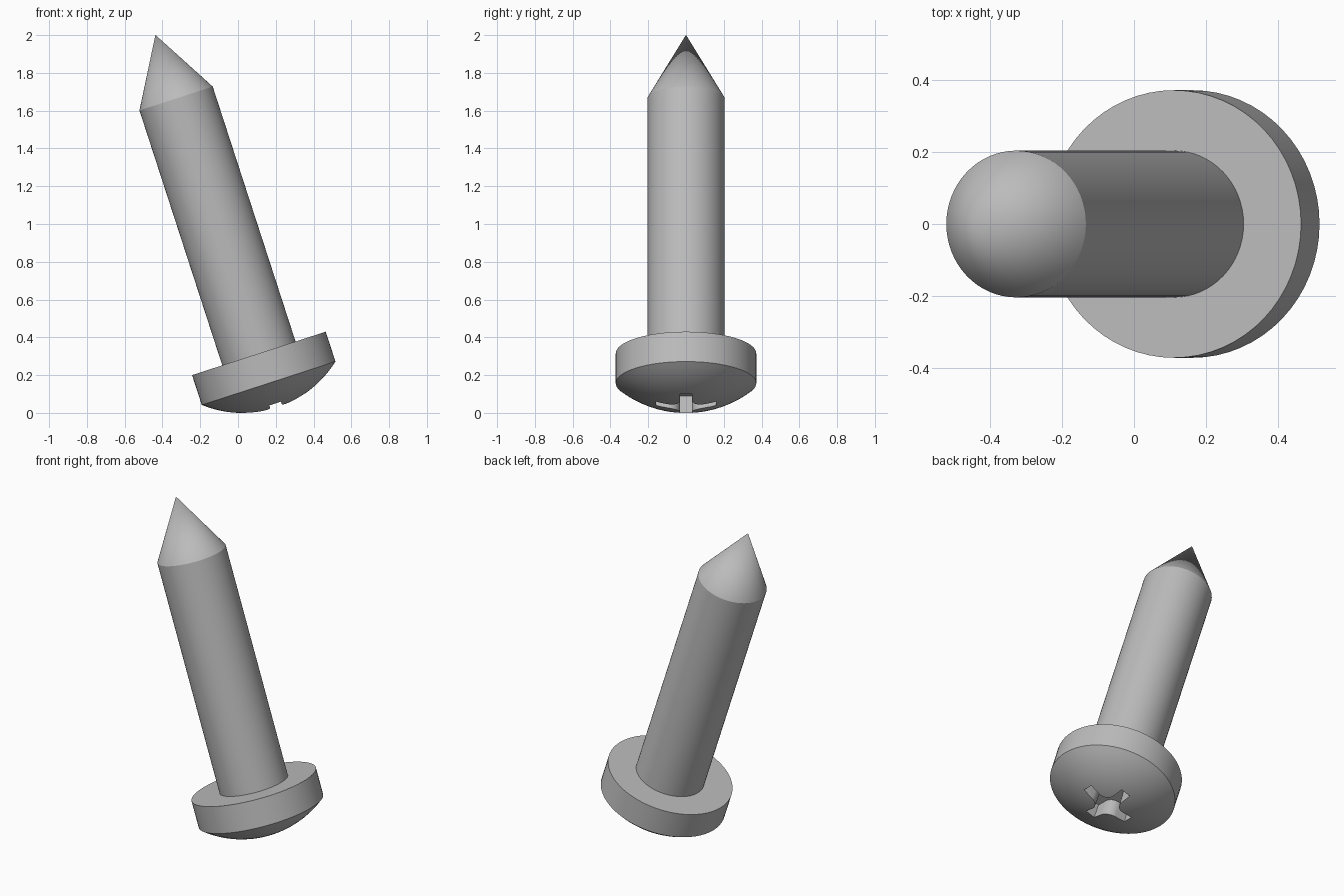
import bpy, bmesh, math
from mathutils import Matrix, Vector

if "Cube" in bpy.data.objects:
    bpy.data.objects.remove(bpy.data.objects["Cube"], do_unlink=True)

GREY = (0.5, 0.5, 0.5, 1.0)
metal = bpy.data.materials.new("grey metal")
metal.use_nodes = True
metal.diffuse_color = GREY
metal.node_tree.nodes["Principled BSDF"].inputs["Base Color"].default_value = GREY

# The whole screw leans to one side; local z runs along its axis
LEAN = Matrix.Translation((0.162, 0, 0.157)) @ Matrix.Rotation(math.radians(-18), 4, 'Y')
HEAD_R, HEAD_H, DOME_H = 0.372, 0.166, 0.136
SHAFT_R, SHAFT_TOP, TIP = 0.204, 1.585, 1.939


def finish(name, bm):
    bmesh.ops.recalc_face_normals(bm, faces=bm.faces)
    mesh = bpy.data.meshes.new(name)
    bm.to_mesh(mesh)
    bm.free()
    mesh.materials.append(metal)
    obj = bpy.data.objects.new(name, mesh)
    obj.matrix_world = LEAN
    bpy.context.collection.objects.link(obj)
    return obj


def lathe(name, profile, steps=64):
    """Spin a (radius, height) profile round the local z axis."""
    bm = bmesh.new()
    verts = [bm.verts.new((r, 0, z)) for r, z in profile]
    edges = [bm.edges.new(pair) for pair in zip(verts, verts[1:])]
    bmesh.ops.spin(bm, geom=verts + edges, cent=(0, 0, 0), axis=(0, 0, 1),
                   angle=math.tau, steps=steps, use_merge=False)
    bmesh.ops.remove_doubles(bm, verts=bm.verts, dist=0.0001)
    return finish(name, bm)


def smooth(obj):
    bpy.ops.object.select_all(action='DESELECT')
    obj.select_set(True)
    bpy.context.view_layer.objects.active = obj
    bpy.ops.object.shade_smooth_by_angle(angle=math.radians(25))


# Head: flat seat, straight rim and a spherical dome underneath
ball = (HEAD_R ** 2 + DOME_H ** 2) / (2 * DOME_H)
sweep = math.asin(HEAD_R / ball)
dome = [(ball * math.sin(sweep * i / 12), ball - DOME_H - ball * math.cos(sweep * i / 12))
        for i in range(13)]
head = lathe("head", dome + [(HEAD_R, HEAD_H), (0, HEAD_H)])

# Shaft with a pointed tip, sunk slightly into the head
shaft = lathe("shaft", [(0, 0.1), (SHAFT_R, 0.1), (SHAFT_R, SHAFT_TOP), (0, TIP)])

# Cross recess cutter: four arms joined by round inner corners
ARM, HALF, FILLET = 0.17, 0.034, 0.065
quarter = [(ARM, -HALF), (ARM, HALF)]
for i in range(9):
    a = math.pi / 2 * i / 8
    quarter.append((HALF + FILLET * (1 - math.sin(a)), HALF + FILLET * (1 - math.cos(a))))
quarter[2:] = sorted(quarter[2:], reverse=True)
bm = bmesh.new()
outline = []
for k in range(4):
    turn = Matrix.Rotation(math.pi / 2 * k, 3, 'Z')
    outline += [bm.verts.new(turn @ Vector((x, y, -0.25))) for x, y in quarter]
mouth = bm.faces.new(outline)
extruded = bmesh.ops.extrude_face_region(bm, geom=[mouth], use_keep_orig=True)["geom"]
for v in [g for g in extruded if isinstance(g, bmesh.types.BMVert)]:
    v.co = (v.co.x * 0.9, v.co.y * 0.9, -0.02)
cutter = finish("recess_cutter", bm)
cutter.hide_render = True

# Cut the recess and drop the cutter
cut = head.modifiers.new("recess", 'BOOLEAN')
cut.operation = 'DIFFERENCE'
cut.solver = 'EXACT'
cut.object = cutter
bpy.context.view_layer.update()
bpy.context.view_layer.objects.active = head
bpy.ops.object.modifier_apply(modifier=cut.name)
bpy.data.objects.remove(cutter, do_unlink=True)

for part in (head, shaft):
    smooth(part)
